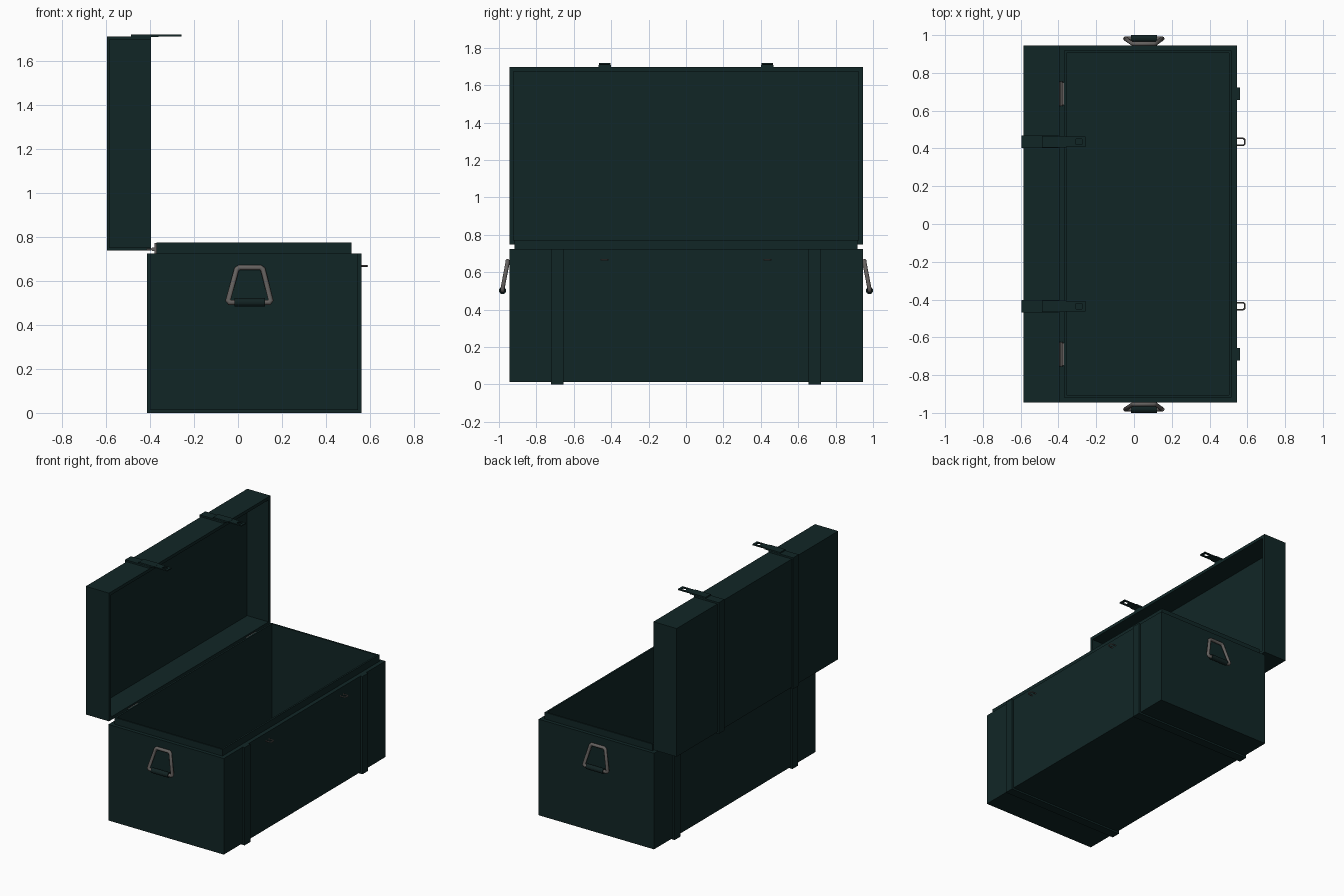
import bpy, bmesh, math
from mathutils import Vector

if "Cube" in bpy.data.objects:
    bpy.data.objects.remove(bpy.data.objects["Cube"])


def material(name, col):
    m = bpy.data.materials.new(name)
    m.diffuse_color = (*col, 1)
    m.use_nodes = True
    m.node_tree.nodes["Principled BSDF"].inputs["Base Color"].default_value = m.diffuse_color
    return m


GREEN = material("dark green paint", (0.0055, 0.0195, 0.0195))
GRIP = material("dark grip", (0.006, 0.016, 0.016))
STEEL = material("grey steel", (0.13, 0.12, 0.115))


def finish(name, bm, mat, smooth=False):
    bmesh.ops.recalc_face_normals(bm, faces=bm.faces)
    me = bpy.data.meshes.new(name)
    bm.to_mesh(me)
    bm.free()
    me.materials.append(mat)
    if smooth:
        for p in me.polygons:
            p.use_smooth = True
    ob = bpy.data.objects.new(name, me)
    bpy.context.collection.objects.link(ob)
    return ob


def loft(name, rects, place, mat):
    """Skin a stack of rectangles (a0, a1, b, height), b symmetric, and cap both ends."""
    bm = bmesh.new()
    loops = [[bm.verts.new(place(a, b, h)) for a, b in
              ((a0, -bb), (a1, -bb), (a1, bb), (a0, bb))] for a0, a1, bb, h in rects]
    for l, k in zip(loops, loops[1:]):
        for i in range(4):
            j = (i + 1) % 4
            bm.faces.new((l[i], l[j], k[j], k[i]))
    bm.faces.new(loops[0])
    bm.faces.new(loops[-1])
    return finish(name, bm, mat)


def extrude(name, pts, y, half, mat):
    """Extrude an x-z outline along y."""
    bm = bmesh.new()
    f = bm.faces.new([bm.verts.new((x, y - half, z)) for x, z in pts])
    r = bmesh.ops.extrude_face_region(bm, geom=[f])
    bmesh.ops.translate(bm, vec=(0, 2 * half, 0),
                        verts=[v for v in r["geom"] if isinstance(v, bmesh.types.BMVert)])
    return finish(name, bm, mat)


def box(name, x0, x1, y, half, z0, z1, mat):
    return extrude(name, [(x0, z0), (x1, z0), (x1, z1), (x0, z1)], y, half, mat)


def tube(name, pts, r, mat, closed=True, sides=10):
    """Round bar along a path with mitred corners."""
    bm = bmesh.new()
    pts = [Vector(p) for p in pts]
    n = len(pts)
    up = (pts[1] - pts[0]).cross(pts[2] - pts[1]).normalized() if n > 2 else Vector((0, 0, 1))
    rings = []
    for i, p in enumerate(pts):
        a = p - pts[i - 1] if closed or i else pts[1] - p
        b = pts[(i + 1) % n] - p if closed or i < n - 1 else a
        t = (a.normalized() + b.normalized()).normalized()
        side = t.cross(up).normalized() / max(0.5, t.dot(b.normalized()))
        rings.append([bm.verts.new(p + r * (side * math.cos(q) + up * math.sin(q)))
                      for q in (2 * math.pi * k / sides for k in range(sides))])
    for i in range(n if closed else n - 1):
        l, k = rings[i], rings[(i + 1) % n]
        for s in range(sides):
            u = (s + 1) % sides
            bm.faces.new((l[s], l[u], k[u], k[s]))
    if not closed:
        bm.faces.new(rings[0])
        bm.faces.new(rings[-1])
    return finish(name, bm, mat, sides > 8 and closed)


# Open box body with a raised inner rim
loft("chest_body", [(-0.40, 0.545, 0.945, 0.013), (-0.40, 0.545, 0.945, 0.724),
                    (-0.37, 0.515, 0.918, 0.724), (-0.37, 0.515, 0.918, 0.773),
                    (-0.357, 0.502, 0.905, 0.773), (-0.357, 0.502, 0.905, 0.028)],
     lambda a, b, h: (a, b, h), GREEN)

# Hollow lid, standing upright behind the body
loft("lid", [(0.748, 1.697, 0.945, -0.585), (0.748, 1.697, 0.945, -0.395),
             (0.771, 1.674, 0.922, -0.395), (0.771, 1.674, 0.922, -0.570)],
     lambda a, b, h: (h, b, a), GREEN)

for s, side in ((-1, "front"), (1, "back")):
    # Band wrapping under the body
    extrude("body_band_" + side,
            [(-0.413, 0), (0.56, 0), (0.56, 0.724), (0.545, 0.724), (0.545, 0.013),
             (-0.40, 0.013), (-0.40, 0.724), (-0.413, 0.724)], s * 0.689, 0.033, GREEN)

    # Band wrapping around the lid
    y = s * 0.435
    extrude("lid_band_" + side,
            [(-0.596, 0.737), (-0.395, 0.737), (-0.395, 0.748), (-0.585, 0.748),
             (-0.585, 1.697), (-0.395, 1.697), (-0.395, 1.709), (-0.596, 1.709)],
            y, 0.033, GREEN)

    # Hasp: wide part, then a narrower tongue with a slot
    box("hasp_base_" + side, -0.487, -0.36, y, 0.031, 1.708, 1.719, GREEN)
    for k in (-1, 1):
        box("hasp_tongue_rail_" + side, -0.36, -0.257, y + k * 0.0205, 0.0065, 1.71, 1.718, GREEN)
    box("hasp_tongue_" + side, -0.36, -0.308, y, 0.014, 1.71, 1.718, GREEN)
    box("hasp_tip_" + side, -0.275, -0.257, y, 0.014, 1.71, 1.718, GREEN)

    # Padlock staple on the front wall
    tube("staple_" + side, [(0.54, y - 0.018, 0.667), (0.579, y - 0.018, 0.667),
                            (0.587, y - 0.011, 0.667), (0.587, y + 0.011, 0.667),
                            (0.579, y + 0.018, 0.667), (0.54, y + 0.018, 0.667)],
         0.004, STEEL, closed=False, sides=8)

    # Hinge: knuckle and two leaves
    h = s * 0.69
    tube("hinge_pin_" + side, [(-0.385, h - 0.065, 0.743), (-0.385, h + 0.065, 0.743)],
         0.009, STEEL, closed=False)
    box("hinge_lid_leaf_" + side, -0.415, -0.385, h, 0.06, 0.739, 0.747, STEEL)
    box("hinge_body_leaf_" + side, -0.380, -0.371, h, 0.06, 0.725, 0.771, STEEL)

    # Carrying handle: leaning trapezoid bar with a thick grip
    top, low = s * 0.954, s * 0.981
    tube("handle_bar_" + side,
         [(0.005, top, 0.660), (0.102, top, 0.660), (0.113, top, 0.652), (0.149, low, 0.512),
          (0.142, low, 0.502), (-0.038, low, 0.502), (-0.045, low, 0.512), (-0.006, top, 0.652)],
         0.0115, STEEL)
    tube("handle_grip_" + side, [(-0.015, low, 0.502), (0.122, low, 0.502)],
         0.019, GRIP, closed=False, sides=16)
